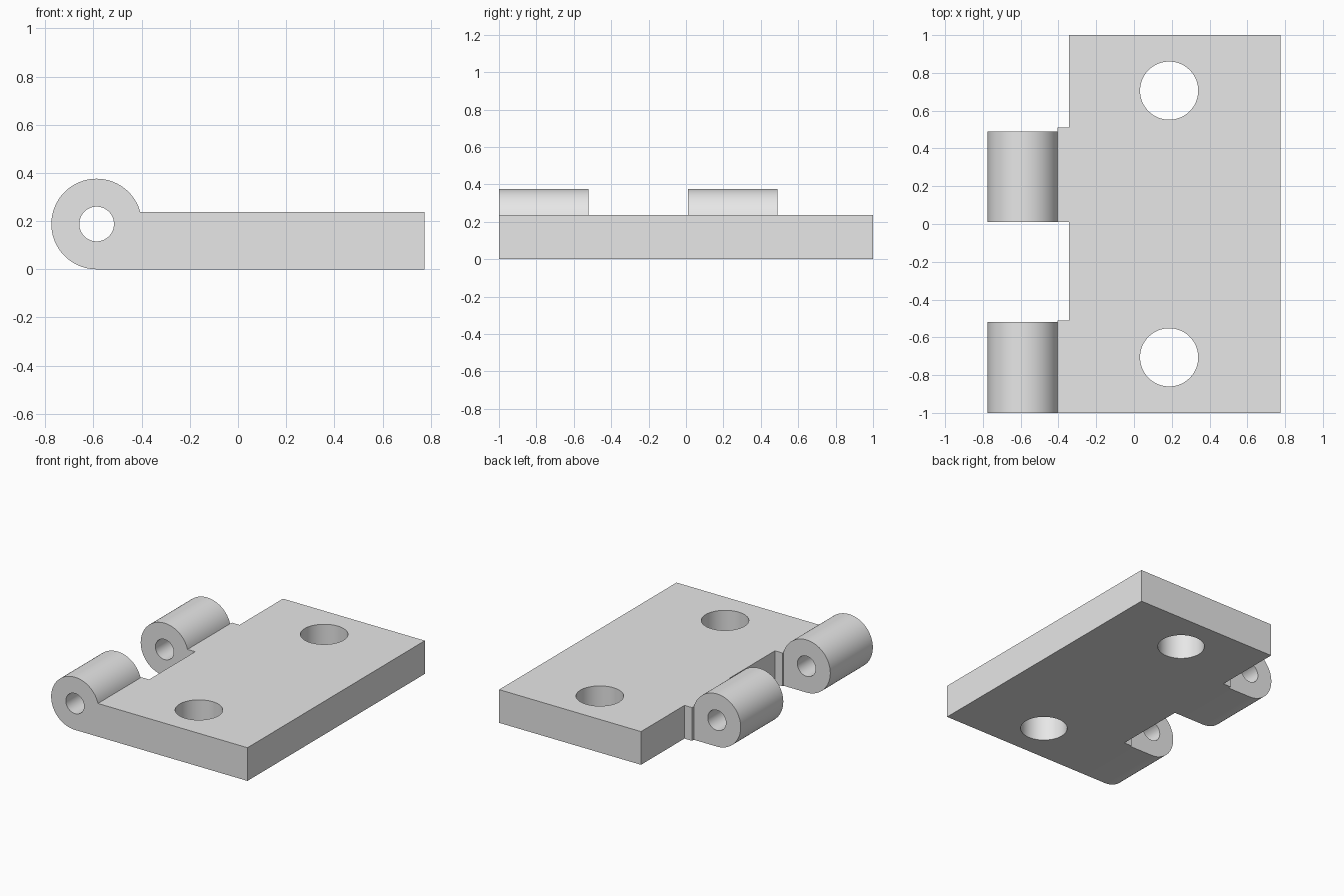
import bpy
import bmesh
import math
from mathutils import Vector

if "Cube" in bpy.data.objects:
    bpy.data.objects.remove(bpy.data.objects["Cube"], do_unlink=True)

steel = bpy.data.materials.new("plain_grey")
steel.use_nodes = True
GREY = (0.8, 0.8, 0.8, 1)
steel.diffuse_color = GREY
steel.node_tree.nodes["Principled BSDF"].inputs["Base Color"].default_value = GREY

RIGHT, EDGE, LIP = 0.775, -0.345, -0.405   # plate side, plate inner side, knuckle root
THICK = 0.237
PIN_X, R = -0.587, 0.188                   # barrel axis (height equals radius)
KNUCKLES = [(-1, -0.52), (0.01, 0.49)]


def prism(name, points, offset):
    """Extrude a closed outline along an offset."""
    bm = bmesh.new()
    face = bm.faces.new([bm.verts.new(p) for p in points])
    result = bmesh.ops.extrude_face_region(bm, geom=[face], use_keep_orig=True)
    moved = [g for g in result["geom"] if isinstance(g, bmesh.types.BMVert)]
    bmesh.ops.translate(bm, verts=moved, vec=Vector(offset))
    bmesh.ops.recalc_face_normals(bm, faces=bm.faces)
    mesh = bpy.data.meshes.new(name)
    bm.to_mesh(mesh)
    bm.free()
    mesh.materials.append(steel)
    ob = bpy.data.objects.new(name, mesh)
    bpy.context.collection.objects.link(ob)
    return ob


def circle(radius, place, start=0.0, end=math.tau, count=64):
    angles = [start + (end - start) * i / count for i in range(count)]
    return [place(radius * math.cos(a), radius * math.sin(a)) for a in angles]


def combine(target, tool, operation):
    mod = target.modifiers.new(operation.lower(), "BOOLEAN")
    mod.operation, mod.solver, mod.object = operation, "EXACT", tool
    bpy.context.view_layer.objects.active = target
    bpy.ops.object.modifier_apply(modifier=mod.name)
    bpy.data.objects.remove(tool, do_unlink=True)


# Plate with the two short lips that carry the knuckles
outline = [(RIGHT, -1), (RIGHT, 1), (EDGE, 1), (EDGE, 0.51), (LIP, 0.51),
           (LIP, 0.01), (EDGE, 0.01), (EDGE, -0.51), (LIP, -0.51), (LIP, -1)]
leaf = prism("hinge_leaf", [(x, y, 0) for x, y in outline], (0, 0, THICK))

# Knuckles: round barrel running tangent into the underside
top_angle = math.asin((THICK - R) / R)
for y0, y1 in KNUCKLES:
    profile = circle(R, lambda u, v: (PIN_X + u, y0, R + v), top_angle, 1.5 * math.pi)
    profile += [(PIN_X, y0, 0), (EDGE - 0.02, y0, 0), (EDGE - 0.02, y0, THICK),
                (PIN_X + R * math.cos(top_angle) + 0.001, y0, THICK)]
    combine(leaf, prism("knuckle", profile, (0, y1 - y0, 0)), "UNION")

# Pin bore and screw holes
bore = circle(0.072, lambda u, v: (PIN_X + u, -1.2, R + v))
combine(leaf, prism("pin_bore", bore, (0, 2.4, 0)), "DIFFERENCE")
for y in (-0.706, 0.706):
    hole = circle(0.154, lambda u, v: (0.186 + u, y + v, -0.2))
    combine(leaf, prism("screw_hole", hole, (0, 0, 0.8)), "DIFFERENCE")

# Smooth barrels and bores, crisp edges
bpy.ops.object.select_all(action="DESELECT")
leaf.select_set(True)
bpy.context.view_layer.objects.active = leaf
bpy.ops.object.shade_smooth_by_angle(angle=math.radians(30))
